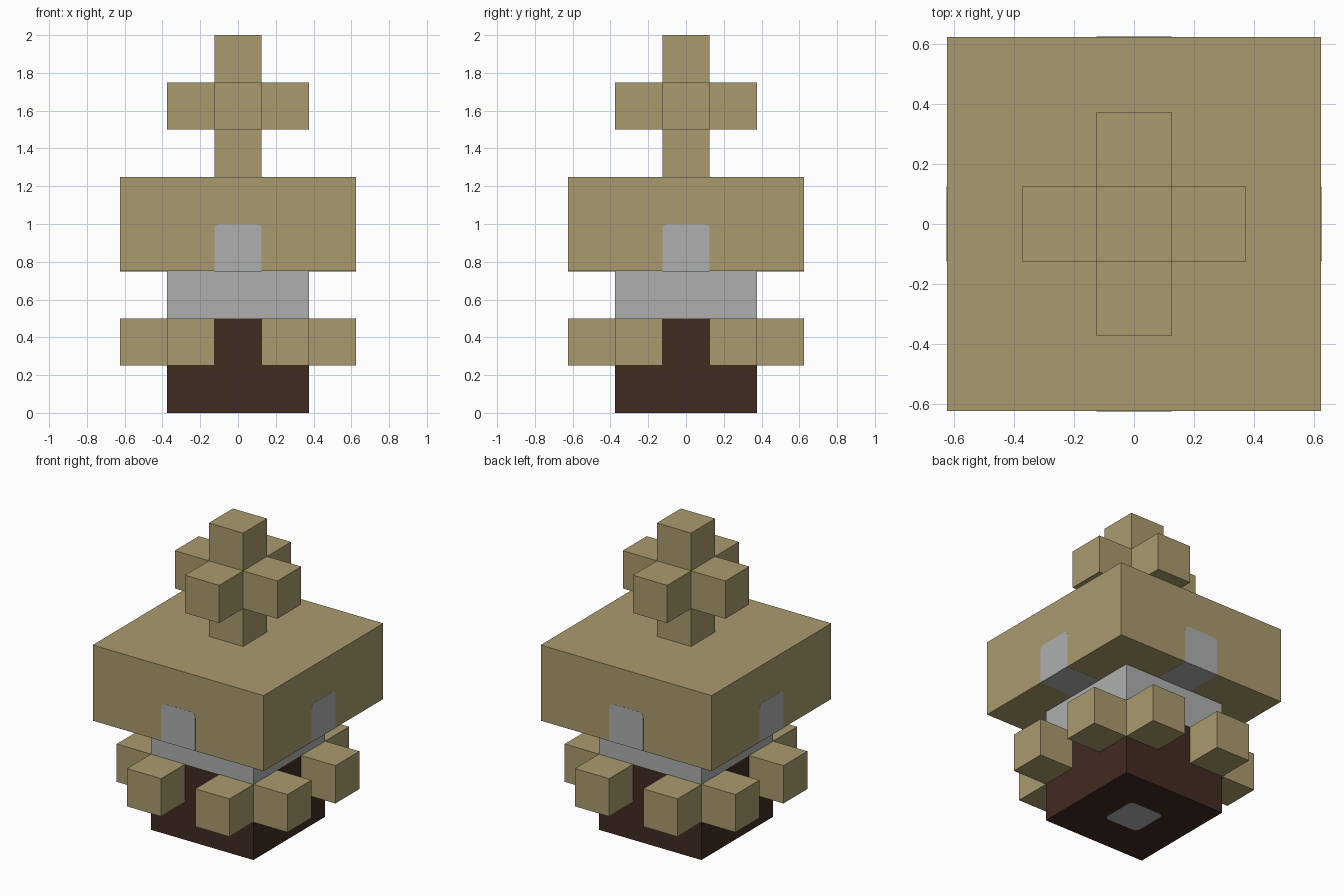
import bpy, bmesh
from math import pi
from mathutils import Matrix, Vector

cube = bpy.data.objects.get("Cube")
if cube:
    bpy.data.objects.remove(cube, do_unlink=True)

U = 0.25      # one block
SKIN = 0.001  # how far painted plates stand out


def material(name, rgb):
    mat = bpy.data.materials.new(name)
    mat.use_nodes = True
    mat.diffuse_color = (*rgb, 1)
    mat.node_tree.nodes["Principled BSDF"].inputs["Base Color"].default_value = (*rgb, 1)
    return mat


TAN = material("tan", (0.402, 0.328, 0.156))
GREY = material("pale grey", (0.423, 0.429, 0.429))
BROWN = material("dark brown", (0.053, 0.025, 0.016))


def add_box(bm, centre, size):
    mat = Matrix.Translation(centre) @ Matrix.Diagonal((*size, 1))
    return bmesh.ops.create_cube(bm, size=1, matrix=mat)["verts"]


def finish(bm, name, *mats):
    mesh = bpy.data.meshes.new(name)
    bm.to_mesh(mesh)
    bm.free()
    for m in mats:
        mesh.materials.append(m)
    obj = bpy.data.objects.new(name, mesh)
    bpy.context.collection.objects.link(obj)
    return obj


def box(name, centre, size, mat):
    bm = bmesh.new()
    add_box(bm, centre, size)
    return finish(bm, name, mat)


def plate(name, centre, size, axis, rounded, turn=0):
    """Thin painted patch; corners running along axis are rounded where asked."""
    bm = bmesh.new()
    add_box(bm, centre, size)
    edges = [e for e in bm.edges
             if abs((e.verts[0].co - e.verts[1].co).normalized()[axis]) > 0.9
             and rounded((e.verts[0].co + e.verts[1].co) / 2)]
    if edges:
        bmesh.ops.bevel(bm, geom=edges, offset=0.03, segments=3,
                        profile=0.5, affect='EDGES')
    bmesh.ops.rotate(bm, verts=bm.verts, cent=(0, 0, 0),
                     matrix=Matrix.Rotation(turn, 3, 'Z'))
    return finish(bm, name, GREY)


# Body: brown below, pale band above
bm = bmesh.new()
add_box(bm, (0, 0, 1.5 * U), (3 * U, 3 * U, 3 * U))
bmesh.ops.bisect_plane(bm, geom=bm.verts[:] + bm.edges[:] + bm.faces[:],
                       plane_co=(0, 0, 2 * U), plane_no=(0, 0, 1))
for f in bm.faces:
    f.material_index = int(f.calc_center_median().z > 2 * U)
finish(bm, "body", BROWN, GREY)
plate("base_patch", (0, 0, 0), (U, U, 2 * SKIN), 2, lambda c: True)

# Wide slab, with a patch on each side that wraps underneath
box("slab", (0, 0, 4 * U), (5 * U, 5 * U, 2 * U), TAN)
for i in range(4):
    turn = i * pi / 2
    plate(f"slab_side_patch_{i + 1}", (0, -2.5 * U, 3.5 * U), (U, 2 * SKIN, U),
          1, lambda c: c.z > 3.5 * U, turn)
    plate(f"slab_under_patch_{i + 1}", (0, -2 * U, 3 * U), (U, U, 2 * SKIN),
          2, lambda c: False, turn)

# Ring of blocks, two on each side of the body
for i in range(4):
    for side in (-1, 1):
        spot = Matrix.Rotation(i * pi / 2, 3, 'Z') @ Vector((side * U, -2 * U, 1.5 * U))
        box(f"ring_block_{i + 1}_{'a' if side < 0 else 'b'}", spot, (U, U, U), TAN)

# Crown: upright post with four arms
box("crown_post", (0, 0, 6.5 * U), (U, U, 3 * U), TAN)
for i in range(4):
    spot = Matrix.Rotation(i * pi / 2, 3, 'Z') @ Vector((0, -U, 6.5 * U))
    box(f"crown_arm_{i + 1}", spot, (U, U, U), TAN)
